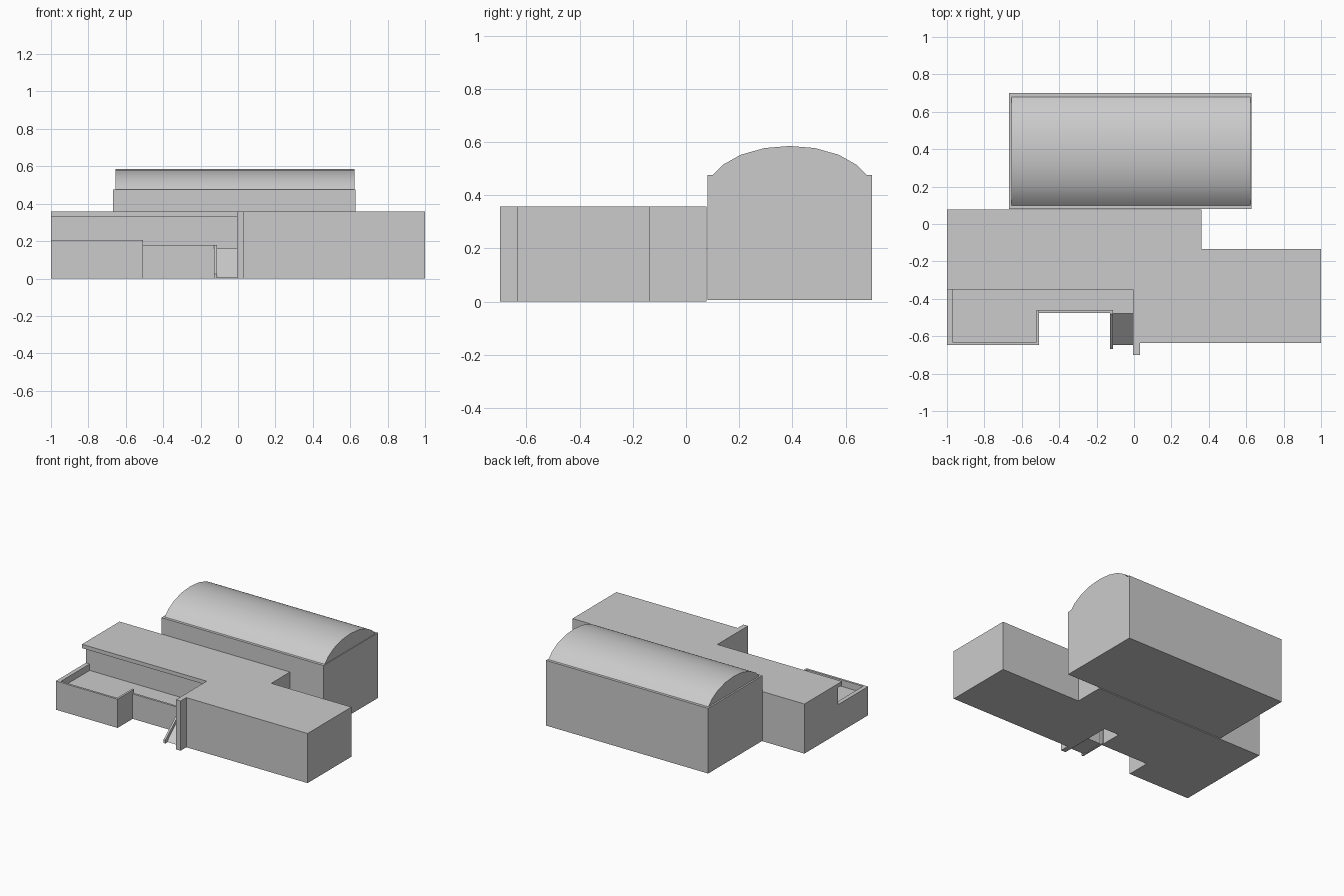
import bpy, bmesh
from mathutils import Vector

if "Cube" in bpy.data.objects:
    bpy.data.objects.remove(bpy.data.objects["Cube"])


def extrude(name, points, offset):
    """Solid made from a planar outline pushed along an offset."""
    bm = bmesh.new()
    face = bm.faces.new([bm.verts.new(p) for p in points])
    out = bmesh.ops.extrude_face_region(bm, geom=[face])
    moved = [v for v in out["geom"] if isinstance(v, bmesh.types.BMVert)]
    bmesh.ops.translate(bm, verts=moved, vec=Vector(offset))
    bmesh.ops.recalc_face_normals(bm, faces=bm.faces)
    mesh = bpy.data.meshes.new(name)
    bm.to_mesh(mesh)
    bm.free()
    ob = bpy.data.objects.new(name, mesh)
    bpy.context.collection.objects.link(ob)
    return ob


def plan(name, xy, z0, z1):
    return extrude(name, [(x, y, z0) for x, y in xy], (0, 0, z1 - z0))


def section(name, yz, x0, x1):
    return extrude(name, [(x0, y, z) for y, z in yz], (x1 - x0, 0, 0))


def box(name, x0, x1, y0, y1, z0, z1):
    return plan(name, [(x0, y0), (x1, y0), (x1, y1), (x0, y1)], z0, z1)


# Tall rear hall with shallow barrel roof
box("hall", -0.667, 0.627, 0.08, 0.70, 0.005, 0.475)
half = [(0.29, 0.475), (0.25, 0.515), (0.184, 0.552), (0.095, 0.577)]
arc = ([(0.39 - d, z) for d, z in half] + [(0.39, 0.585)]
       + [(0.39 + d, z) for d, z in reversed(half)])
vault = section("vaulted_roof", arc, -0.655, 0.622)
bpy.context.view_layer.objects.active = vault
vault.select_set(True)
bpy.ops.object.shade_smooth_by_angle()

# Flat-roofed front wing, cut back beneath the roof edge on the left
wing = plan("front_wing", [(-1, -0.35), (-0.005, -0.35), (-0.005, -0.635), (1, -0.635),
                           (1, -0.135), (0.36, -0.135), (0.36, 0.078), (-1, 0.078)], 0, 0.358)
cutter = box("overhang_cutter", -1.1, -0.005, -0.45, -0.305, -0.1, 0.33)
cutter.hide_render = True
cutter.hide_viewport = True
cut = wing.modifiers.new("overhang", "BOOLEAN")
cut.operation = "DIFFERENCE"
cut.solver = "EXACT"
cut.object = cutter

# Blade wall beside the entrance
box("blade_wall", -0.005, 0.032, -0.70, -0.635, 0, 0.358)

# Terrace deck with high and low parapets
plan("terrace_deck", [(-0.97, -0.632), (-0.522, -0.632), (-0.522, -0.46), (-0.125, -0.46),
                      (-0.125, -0.305), (-0.97, -0.305)], 0, 0.16)
plan("high_parapet", [(-1, -0.305), (-1, -0.648), (-0.507, -0.648), (-0.507, -0.46),
                      (-0.522, -0.46), (-0.522, -0.632), (-0.97, -0.632), (-0.97, -0.305)], 0, 0.207)
box("low_parapet", -0.507, -0.125, -0.476, -0.46, 0, 0.18)

# Entrance landing, ramp and sloping side rail
box("entrance_landing", -0.125, -0.005, -0.478, -0.305, 0.15, 0.16)
section("entrance_ramp", [(-0.648, 0.005), (-0.478, 0.005), (-0.478, 0.16)], -0.113, -0.005)
section("ramp_rail", [(-0.667, 0), (-0.46, 0), (-0.46, 0.18), (-0.48, 0.18), (-0.667, 0.025)],
        -0.127, -0.113)
